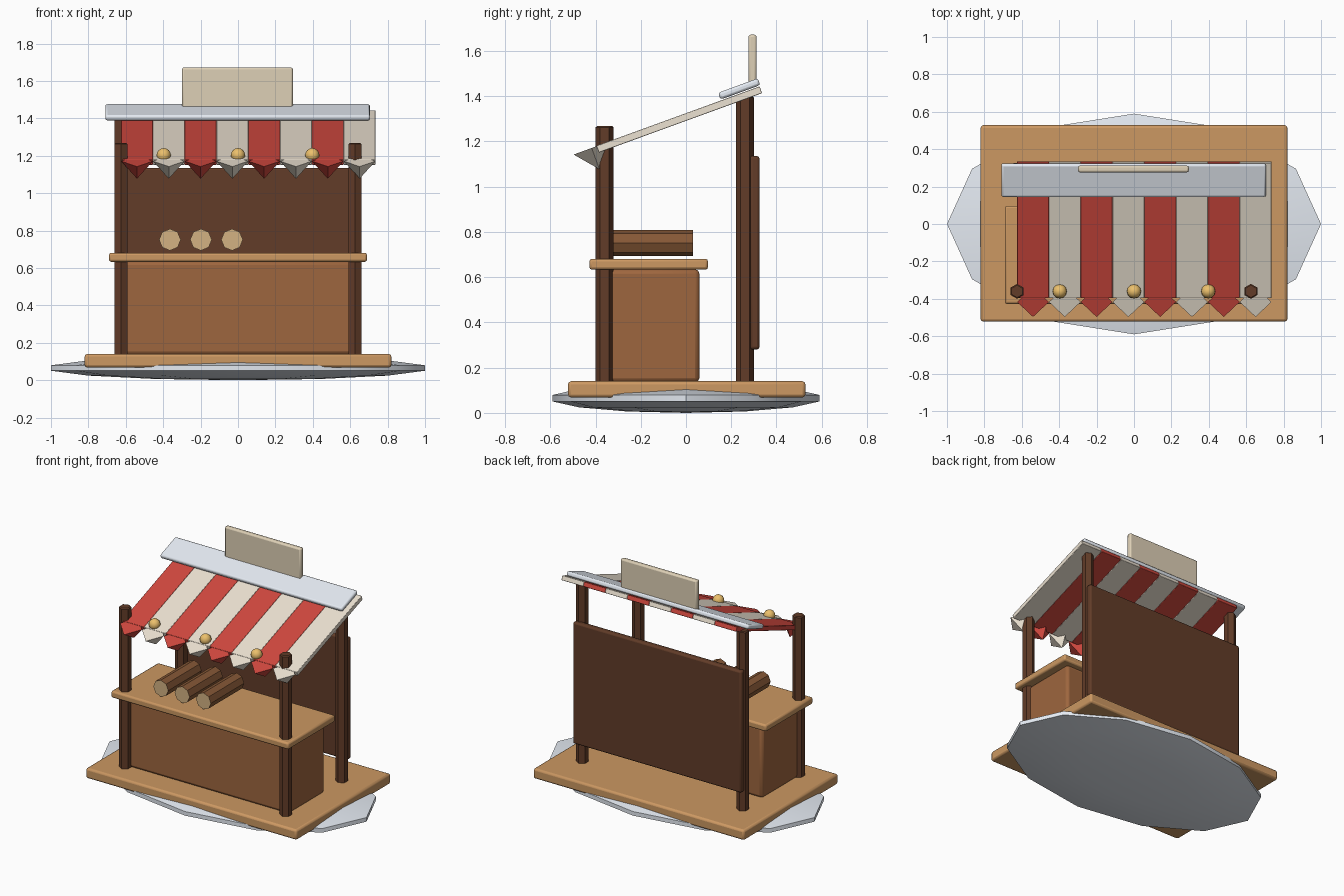
import bpy
from math import radians, sin, cos

if "Cube" in bpy.data.objects:
    bpy.data.objects.remove(bpy.data.objects["Cube"])


def material(name, r, g, b):
    m = bpy.data.materials.new(name)
    lin = [((c / 255 + 0.055) / 1.055) ** 2.4 for c in (r, g, b)]
    m.diffuse_color = (*lin, 1)
    m.use_nodes = True
    m.node_tree.nodes["Principled BSDF"].inputs["Base Color"].default_value = m.diffuse_color
    return m


DARK = material("dark_wood", 98, 60, 40)
MID = material("mid_wood", 158, 102, 62)
LIGHT = material("light_wood", 204, 152, 98)
LOG = material("log_bark", 134, 88, 54)
CUT = material("log_cut", 212, 178, 130)
RED = material("red_cloth", 208, 72, 62)
CREAM = material("cream_cloth", 236, 226, 210)
SIGN = material("sign_board", 222, 208, 182)
GOLD = material("gold", 236, 192, 108)
SNOW = material("snow", 228, 234, 242)


def finish(name, mat, bevel=0.0, segments=2, angle=30):
    ob = bpy.context.object
    ob.name = name
    ob.data.materials.append(mat)
    if bevel:
        mod = ob.modifiers.new("bevel", 'BEVEL')
        mod.width, mod.segments = bevel, segments
        mod.limit_method = 'ANGLE'
        mod.angle_limit = radians(65)
    bpy.ops.object.shade_smooth_by_angle(angle=radians(angle))
    return ob


def box(name, mat, loc, size, bevel=0.012, tilt=0.0):
    bpy.ops.mesh.primitive_cube_add(size=1, location=loc, rotation=(tilt, 0, 0))
    ob = bpy.context.object
    ob.scale = size
    bpy.ops.object.transform_apply(location=False, rotation=False, scale=True)
    return finish(name, mat, bevel)


def post(name, x, y, z0, z1):
    bpy.ops.mesh.primitive_cylinder_add(vertices=6, radius=0.04, depth=z1 - z0,
                                        location=(x, y, (z0 + z1) / 2))
    return finish(name, DARK, 0.006, 1)


TILT = radians(20)

# Snow mound under the stall
bpy.ops.mesh.primitive_uv_sphere_add(segments=12, ring_count=7, radius=1,
                                     rotation=(0, 0, 0), location=(0, 0, 0.065))
bpy.context.object.scale = (1.0257, 0.605, 0.065)
bpy.ops.object.transform_apply(location=False, rotation=False, scale=True)
finish("snow_mound", SNOW, angle=40)

# Platform, counter, worktop and back wall
box("platform", LIGHT, (0, 0.003, 0.104), (1.64, 1.05, 0.072), 0.014)
box("counter", MID, (0, -0.143, 0.385), (1.27, 0.405, 0.5), 0.02)
box("worktop", LIGHT, (0, -0.165, 0.657), (1.38, 0.525, 0.048))
box("back_wall", DARK, (0, 0.303, 0.708), (1.31, 0.044, 0.855))

# Corner posts
for side, s in (("left", -1), ("right", 1)):
    post("front_post_" + side, s * 0.625, -0.36, 0.12, 1.268)
    post("back_post_" + side, s * 0.625, 0.26, 0.12, 1.40)

# Logs on the worktop, with lighter cut ends
for i in range(3):
    bpy.ops.mesh.primitive_cylinder_add(
        vertices=8, radius=0.058, depth=0.37,
        location=(-0.364 + 0.166 * i, -0.153, 0.751), rotation=(radians(90), 0, 0))
    log = finish(f"log_{i}", LOG, angle=30)
    log.data.materials.append(CUT)
    for p in log.data.polygons:
        if len(p.vertices) == 8:
            p.material_index = 1

# Striped awning with a pointed scallop at the end of each stripe
for i in range(8):
    x = -0.54 + 0.17 * i
    cloth = CREAM if i % 2 else RED
    box(f"awning_stripe_{i}", cloth, (x, -0.03, 1.297), (0.17, 0.768, 0.032), 0.003, TILT)
    h = 0.1
    bpy.ops.mesh.primitive_cone_add(
        vertices=4, radius1=0.085, depth=h, rotation=(TILT + radians(180), 0, 0),
        location=(x, -0.417 + h / 2 * sin(TILT), 1.171 - h / 2 * cos(TILT)))
    finish(f"awning_scallop_{i}", cloth, angle=10)

# Gold baubles along the awning edge
for i in (-1, 0, 1):
    bpy.ops.mesh.primitive_uv_sphere_add(segments=12, ring_count=8, radius=0.038,
                                         location=(0.397 * i, -0.36, 1.203))
    finish(f"bauble_{i + 1}", GOLD, angle=50)

# Snow on the ridge and the blank sign board
box("roof_snow", SNOW, (-0.002, 0.235, 1.432), (1.415, 0.187, 0.032), 0.011, TILT)
box("sign_board", SIGN, (-0.003, 0.294, 1.556), (0.592, 0.036, 0.232), 0.01)
